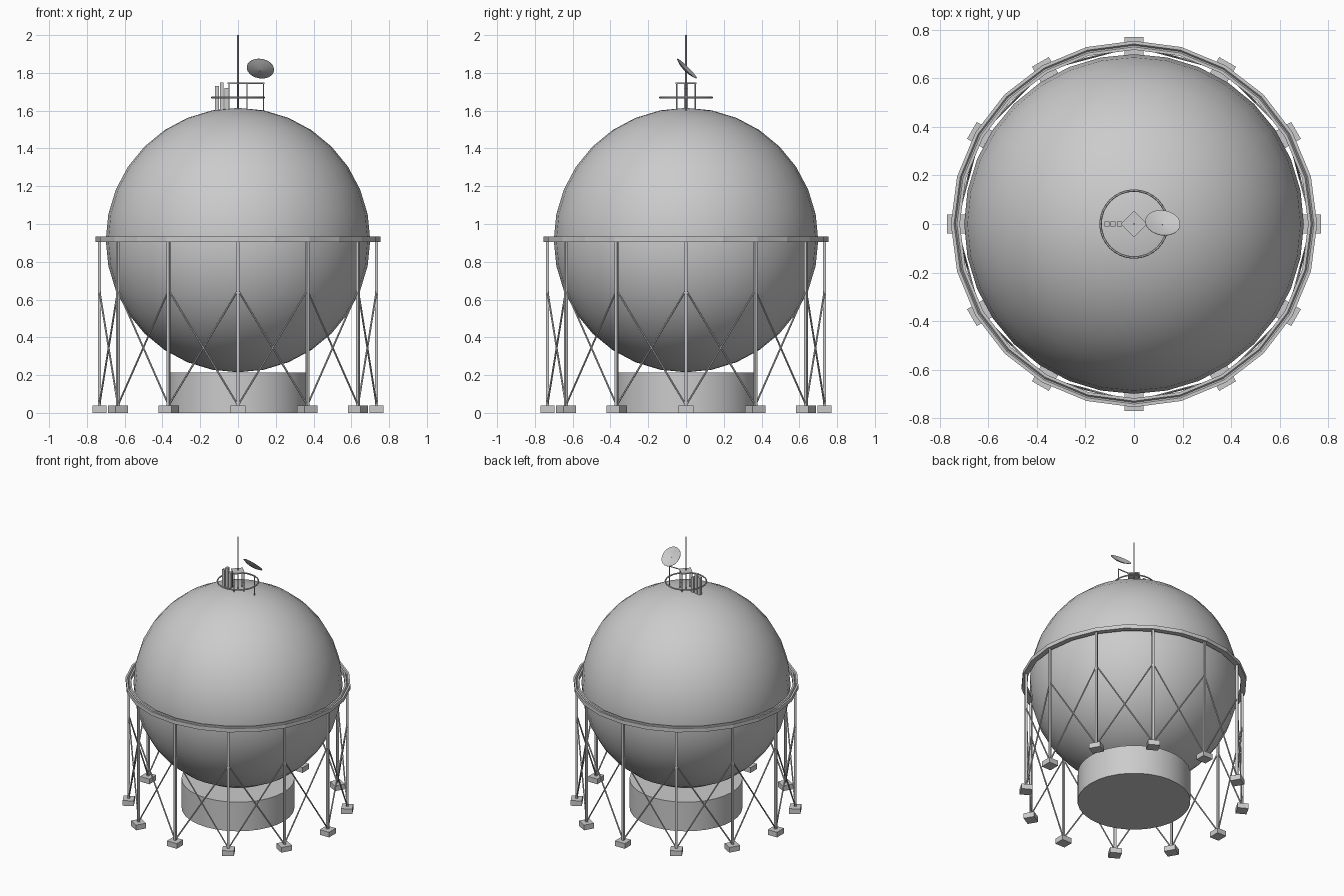
import bpy, bmesh, math
from mathutils import Vector, Matrix

if "Cube" in bpy.data.objects:
    bpy.data.objects.remove(bpy.data.objects["Cube"])

grey = bpy.data.materials.new("plain_grey")
grey.diffuse_color = (0.6, 0.6, 0.6, 1)
grey.use_nodes = True
grey.node_tree.nodes["Principled BSDF"].inputs["Base Color"].default_value = grey.diffuse_color


def finish(name, bm, smooth=False):
    bmesh.ops.recalc_face_normals(bm, faces=bm.faces)
    me = bpy.data.meshes.new(name)
    bm.to_mesh(me)
    bm.free()
    me.materials.append(grey)
    ob = bpy.data.objects.new(name, me)
    bpy.context.collection.objects.link(ob)
    if smooth:
        bpy.context.view_layer.objects.active = ob
        ob.select_set(True)
        bpy.ops.object.shade_smooth_by_angle(angle=math.radians(35))
        ob.select_set(False)
    return ob


def box(bm, centre, size, angle=0):
    m = (Matrix.Translation(centre) @ Matrix.Rotation(angle, 4, 'Z')
         @ Matrix.Diagonal((*size, 1)))
    bmesh.ops.create_cube(bm, size=1, matrix=m)


def rod(bm, a, b, r, sides=6):
    a, b = Vector(a), Vector(b)
    m = Matrix.Translation((a + b) / 2) @ (b - a).to_track_quat('Z', 'Y').to_matrix().to_4x4()
    bmesh.ops.create_cone(bm, cap_ends=True, segments=sides, radius1=r, radius2=r,
                          depth=(b - a).length, matrix=m)


def lathe(bm, profile, sides):
    # closed cross-section (radius, z) swept around z
    rings = []
    for i in range(sides):
        t = 2 * math.pi * i / sides
        rings.append([bm.verts.new((r * math.cos(t), r * math.sin(t), z)) for r, z in profile])
    n = len(profile)
    for i in range(sides):
        p, q = rings[i], rings[(i + 1) % sides]
        for j in range(n):
            k = (j + 1) % n
            bm.faces.new((p[j], q[j], q[k], p[k]))


# tank sphere
bm = bmesh.new()
bmesh.ops.create_uvsphere(bm, u_segments=32, v_segments=16, radius=0.70,
                          matrix=Matrix.Translation((0, 0, 0.915)))
finish("tank_sphere", bm, True)

# round plinth
bm = bmesh.new()
rod(bm, (0, 0, 0), (0, 0, 0.215), 0.378, 32)
finish("plinth", bm, True)

# girder ring around the equator, with a shallow groove on top
bm = bmesh.new()
lathe(bm, [(0.718, 0.905), (0.755, 0.905), (0.755, 0.933), (0.742, 0.933),
           (0.736, 0.925), (0.730, 0.933), (0.718, 0.933)], 24)
finish("girder_ring", bm)

# legs, footings and crossed braces
legs, feet, braces = bmesh.new(), bmesh.new(), bmesh.new()
N, R = 12, 0.734


def at(i, z):
    t = 2 * math.pi * i / N
    return Vector((R * math.cos(t), R * math.sin(t), z))


for i in range(N):
    t = 2 * math.pi * i / N
    box(legs, at(i, 0.475), (0.016, 0.016, 0.87), t)
    box(feet, at(i, 0.019), (0.075, 0.08, 0.038), t)
    for j in (i - 1, i + 1):
        rod(braces, at(i, 0.65), at(j, 0.04), 0.005)
finish("legs", legs)
finish("footings", feet)
finish("cross_braces", braces)

# roof handrail
bm = bmesh.new()
lathe(bm, [(0.138 + 0.005 * math.cos(a * math.pi / 3), 1.67 + 0.005 * math.sin(a * math.pi / 3))
           for a in range(6)], 32)
finish("roof_rail", bm, True)

# diamond stand on four posts
bm = bmesh.new()
box(bm, (0, 0, 1.745), (0.078, 0.078, 0.009), math.pi / 4)
for x, y in ((1, 0), (-1, 0), (0, 1), (0, -1)):
    rod(bm, (x * 0.048, y * 0.048, 1.605), (x * 0.048, y * 0.048, 1.745), 0.004)
finish("mast_stand", bm)

# mast
bm = bmesh.new()
rod(bm, (0, 0, 1.61), (0, 0, 2.0), 0.004, 8)
finish("mast", bm)

# dish bracket
bm = bmesh.new()
rod(bm, (0.04, 0, 1.745), (0.139, 0, 1.745), 0.004)
rod(bm, (0.135, 0, 1.595), (0.135, 0, 1.748), 0.004)
finish("dish_bracket", bm)

# shallow dish, tilted up and to the back
bm = bmesh.new()
lathe(bm, [(0.002, -0.012), (0.04, -0.008), (0.073, 0.003), (0.073, 0.005),
           (0.04, -0.004), (0.002, -0.008)], 24)
bmesh.ops.holes_fill(bm, edges=bm.edges)
tilt = Vector((0.12, 0.7, 0.7)).to_track_quat('Z', 'Y').to_matrix().to_4x4()
bm.transform(Matrix.Translation((0.118, 0.002, 1.82)) @ tilt)
finish("dish", bm, True)

# three vent boxes
bm = bmesh.new()
for x, top in ((-0.112, 1.73), (-0.086, 1.75), (-0.060, 1.72)):
    box(bm, (x, 0, (1.6 + top) / 2), (0.021, 0.021, top - 1.6))
finish("vents", bm)
